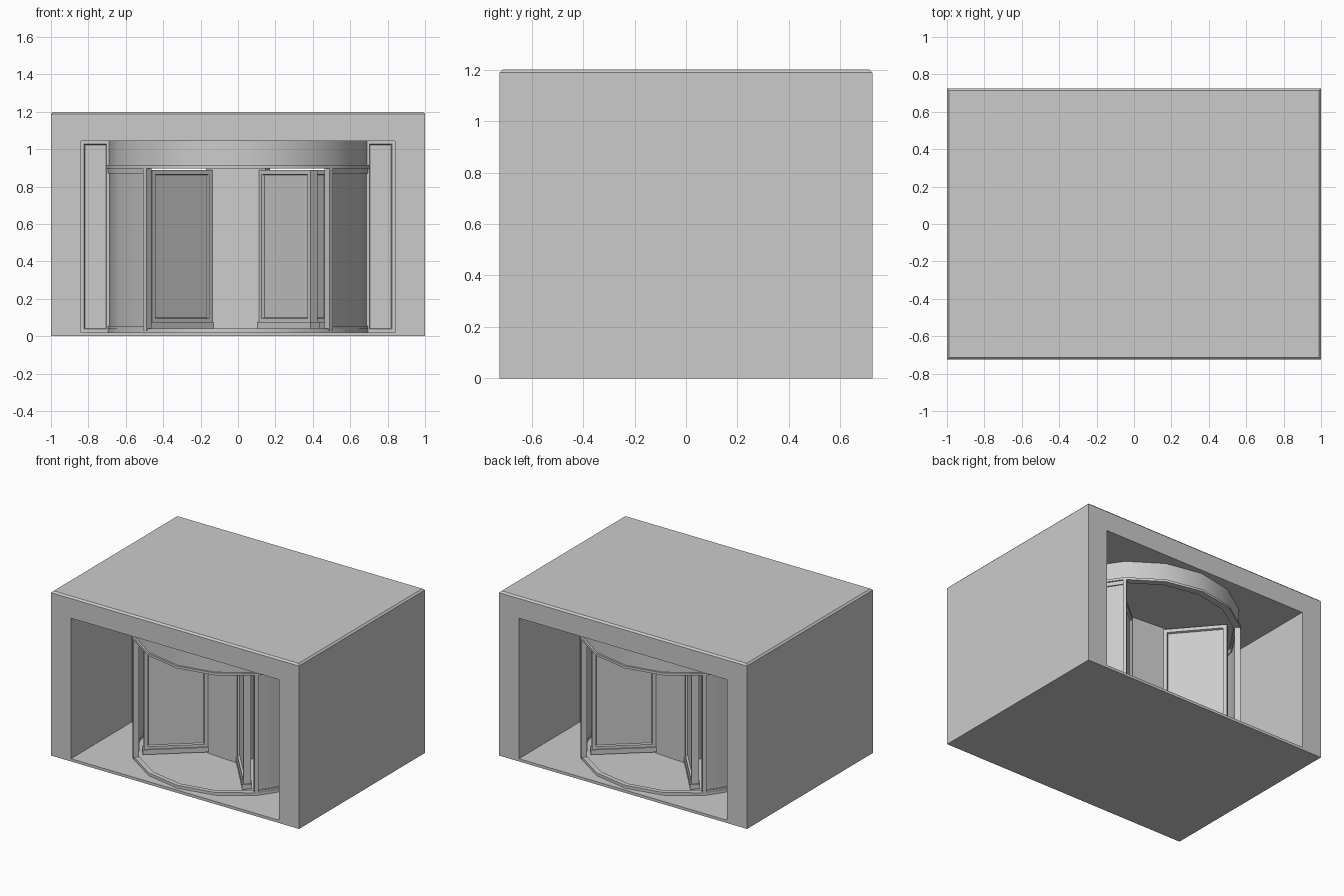
import bpy, bmesh
from math import cos, sin, radians, pi
from mathutils import Matrix

if "Cube" in bpy.data.objects:
    bpy.data.objects.remove(bpy.data.objects["Cube"])


def finish(name, bm, smooth=False):
    bmesh.ops.recalc_face_normals(bm, faces=bm.faces[:])
    me = bpy.data.meshes.new(name)
    bm.to_mesh(me)
    bm.free()
    ob = bpy.data.objects.new(name, me)
    bpy.context.collection.objects.link(ob)
    if smooth:
        bpy.context.view_layer.objects.active = ob
        ob.select_set(True)
        bpy.ops.object.shade_smooth_by_angle(angle=radians(30))
        ob.select_set(False)
    return ob


def box_bm(x0, x1, y0, y1, z0, z1):
    bm = bmesh.new()
    m = Matrix.Translation(((x0 + x1) / 2, (y0 + y1) / 2, (z0 + z1) / 2))
    bmesh.ops.create_cube(bm, size=1, matrix=m @ Matrix.Diagonal((x1 - x0, y1 - y0, z1 - z0, 1)))
    return bm


def box(name, *dims, turn=0):
    ob = finish(name, box_bm(*dims))
    ob.rotation_euler.z = radians(turn)
    return ob


def framed_panel(name, dims, border, depth, turn=0):
    """Box whose two broad y faces carry a recessed pane."""
    bm = box_bm(*dims)
    bm.normal_update()
    for f in [f for f in bm.faces if abs(f.normal.y) > 0.9]:
        bmesh.ops.inset_region(bm, faces=[f], thickness=border)
        bmesh.ops.inset_region(bm, faces=[f], thickness=0.006, depth=-depth)
    ob = finish(name, bm)
    ob.rotation_euler.z = radians(turn)
    return ob


def arc_wall(name, r0, r1, z0, z1, a0, a1, n):
    """Curved strip of rectangular section; a full turn closes on itself."""
    full = abs(a1 - a0 - 360) < 1e-6
    bm = bmesh.new()
    rings = []
    for i in range(n if full else n + 1):
        a = radians(a0 + (a1 - a0) * i / n)
        rings.append([bm.verts.new((r * cos(a), r * sin(a), z))
                      for r, z in ((r0, z0), (r1, z0), (r1, z1), (r0, z1))])
    for i in range(n):
        p, q = rings[i], rings[(i + 1) % len(rings)]
        for k in range(4):
            bm.faces.new((p[k], p[(k + 1) % 4], q[(k + 1) % 4], q[k]))
    if not full:
        bm.faces.new(rings[0])
        bm.faces.new(rings[-1])
    return finish(name, bm, True)


def disc(name, r, z0, z1):
    bm = bmesh.new()
    bmesh.ops.create_cone(bm, cap_ends=True, segments=16, radius1=r, radius2=r, depth=z1 - z0,
                          matrix=Matrix.Translation((0, 0, (z0 + z1) / 2)))
    return finish(name, bm, True)


# Outer casing: a rectangular tunnel open at front and back
D = 0.725
outer = [(-1, 0), (1, 0), (1, 1.2), (-1, 1.2)]
inner = [(-0.84, 0.02), (0.84, 0.02), (0.84, 1.045), (-0.84, 1.045)]
bm = bmesh.new()
loops = [[bm.verts.new((x, y, z)) for x, z in prof]
         for prof, y in ((outer, -D), (outer, D), (inner, D), (inner, -D))]
for i in range(4):
    a, b = loops[i], loops[(i + 1) % 4]
    for k in range(4):
        bm.faces.new((a[k], a[(k + 1) % 4], b[(k + 1) % 4], b[k]))
rim = [e for e in bm.edges if all(v.co.z > 1.19 for v in e.verts)]
bmesh.ops.bevel(bm, geom=rim, offset=0.012, segments=1, affect='EDGES')
finish("casing", bm)

# Drum floor, canopy and trims
disc("turntable_floor", 0.69, 0.015, 0.03)
arc_wall("floor_ring", 0.665, 0.70, 0.02, 0.04, 0, 360, 16)
disc("canopy", 0.695, 0.905, 1.043)
arc_wall("canopy_trim", 0.66, 0.708, 0.898, 0.915, 0, 360, 16)

# Curved drum walls and flat side screens
for side, mid in (("right", 0), ("left", 180)):
    a0, a1 = mid - 45, mid + 45
    arc_wall(side + "_drum_wall", 0.677, 0.69, 0.03, 0.90, a0, a1, 4)
    arc_wall(side + "_drum_bottom_rail", 0.67, 0.698, 0.03, 0.055, a0, a1, 4)
    arc_wall(side + "_drum_top_rail", 0.67, 0.698, 0.87, 0.90, a0, a1, 4)
    for a in (a0, a1):
        box(side + "_drum_post", 0.667, 0.705, -0.012, 0.012, 0.03, 0.90, turn=a)
    s = 1 if side == "right" else -1
    xs = sorted((s * 0.685, s * 0.84))
    framed_panel(side + "_screen", (xs[0], xs[1], -0.02, 0.02, 0.02, 1.045), 0.025, 0.012)

# Rotating core with four framed wings, turned slightly
TURN = -4.5
box("core", -0.16, 0.16, -0.16, 0.16, 0.03, 0.90, turn=TURN)
for i in range(4):
    a = TURN + 45 + 90 * i
    framed_panel("wing", (0.20, 0.625, -0.025, 0.025, 0.07, 0.89), 0.035, 0.014, turn=a)
    box("wing_skirt", 0.20, 0.635, -0.033, 0.033, 0.04, 0.075, turn=a)
